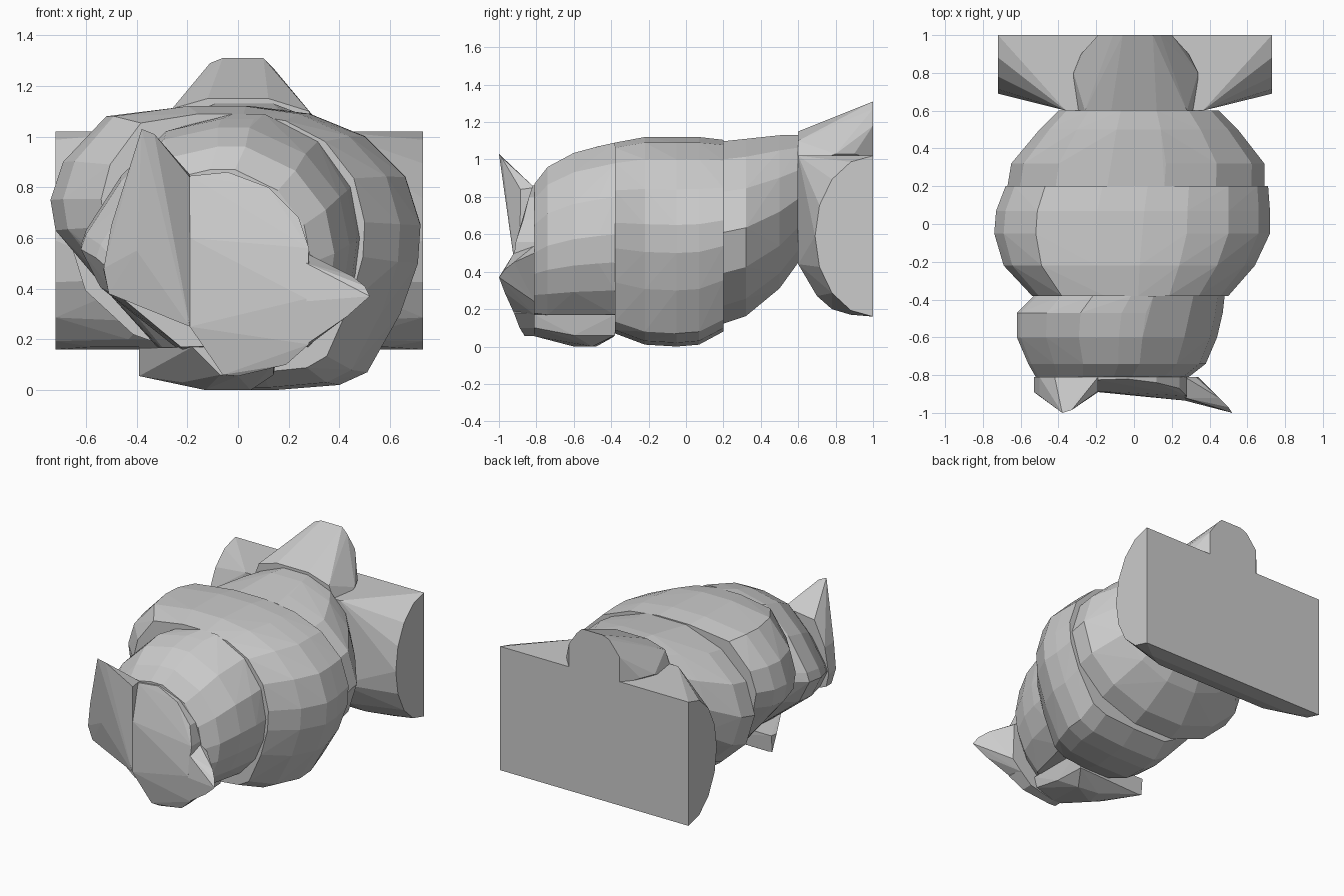
import bpy, bmesh
from math import cos, sin, pi


def hull(name, pts):
    """Flat-shaded convex chunk around the given points."""
    bm = bmesh.new()
    for p in pts:
        bm.verts.new(p)
    res = bmesh.ops.convex_hull(bm, input=bm.verts[:])
    junk = [v for v in set(res["geom_interior"] + res["geom_unused"])
            if isinstance(v, bmesh.types.BMVert)]
    bmesh.ops.delete(bm, geom=junk, context='VERTS')
    bmesh.ops.dissolve_limit(bm, angle_limit=0.02, verts=bm.verts[:], edges=bm.edges[:])
    bmesh.ops.recalc_face_normals(bm, faces=bm.faces[:])
    me = bpy.data.meshes.new(name)
    bm.to_mesh(me)
    bm.free()
    ob = bpy.data.objects.new(name, me)
    bpy.context.collection.objects.link(ob)
    return ob


def unit(xz, x0, x1, z0, z1):
    """Scale an outline to the unit square."""
    return [((x - x0) / (x1 - x0), (z - z0) / (z1 - z0)) for x, z in xz]


def rings(outline, sections):
    """Fit a unit outline into (y, x0, x1, z0, z1) boxes."""
    return [(x0 + u * (x1 - x0), y, z0 + v * (z1 - z0))
            for y, x0, x1, z0, z1 in sections for u, v in outline]


round_outline = [(0.5 + 0.5 * cos(i * pi / 7), 0.5 + 0.5 * sin(i * pi / 7)) for i in range(14)]

# lopsided cross-sections, lower left is cut away
body_outline = unit([(-.74, .75), (-.69, .9), (-.52, 1.08), (-.2, 1.12), (.05, 1.12), (.28, 1.09),
                     (.5, 1.0), (.66, .84), (.72, .65), (.71, .5), (.64, .3), (.51, .07),
                     (.4, .02), (.15, 0), (-.12, 0), (-.22, .06), (-.5, .37), (-.72, .63)],
                    -.74, .72, 0, 1.12)
head_outline = unit([(-.62, .58), (-.6, .64), (-.46, .86), (-.28, 1.04), (-.06, 1.09), (.07, 1.09),
                     (.3, .98), (.44, .8), (.48, .6), (.46, .45), (.39, .3), (.26, .17),
                     (-.22, .16), (-.54, .42)], -.62, .48, .16, 1.09)

# torso
hull("torso", rings(body_outline, [
    (-.38, -.54, .50, .07, 1.09), (-.22, -.69, .64, .01, 1.12),
    (-.05, -.74, .72, 0, 1.12), (.07, -.73, .72, .01, 1.12), (.2, -.68, .71, .08, 1.105)]))

# hips
hull("hips", rings(round_outline, [
    (.2, -.67, .69, .11, 1.11), (.32, -.65, .69, .15, 1.12),
    (.5, -.50, .55, .30, 1.14), (.6, -.40, .45, .44, 1.14)]))

# rear block: end plate with half-disc sides tapering towards the hips
block = []
for s in (-.72, .73):
    block += [(s, 1 - .31 * sin(i * pi / 8), .59 - .43 * cos(i * pi / 8)) for i in range(9)]
    for x, y, z in [(.5, .6, .44), (.5, .6, 1.02), (.51, .7, .27), (.6, .78, .2), (.8, .88, .17)]:
        block.append((s * x, y, z))
hull("rear_block", block)

# upright tail above the rear block
hull("tail", [(x, .6, z) for x, z in
              [(-.32, .95), (-.26, 1.11), (-.12, 1.15), (.12, 1.15), (.28, 1.1), (.34, .95)]]
     + [(-.32, .8, 1.03), (.34, .8, 1.03), (-.28, .9, 1.03), (.29, .9, 1.03)]
     + [(x, 1, z) for x, z in
        [(-.19, 1.0), (-.19, 1.19), (-.11, 1.29), (-.06, 1.31), (.1, 1.31), (.14, 1.27),
         (.2, 1.18), (.2, 1.0)]])

# head
hull("head", rings(head_outline, [
    (-.38, -.53, .48, .16, 1.09), (-.47, -.62, .47, .16, 1.07), (-.6, -.62, .44, .16, 1.035),
    (-.74, -.56, .38, .16, .96), (-.81, -.52, .29, .17, .87)]))

# chin ridge under the head, running back to the left
hull("chin", [(-.39, -.38, .17), (-.39, -.44, .165), (-.39, -.39, .055), (-.36, -.39, .05),
              (-.24, -.6, .165), (-.26, -.47, .06), (-.22, -.58, .03), (-.13, -.6, 0),
              (-.1, -.48, 0), (.05, -.5, 0), (-.18, -.81, .17), (-.07, -.81, .06), (0, -.81, .055),
              (.14, -.81, .1), (.13, -.38, .06), (.14, -.6, .06), (.16, -.38, .17), (.16, -.81, .17)])

# muzzle plate
muzzle_xz = [(-.19, .25), (-.19, .845), (-.04, .86), (.12, .8), (.24, .68), (.28, .56),
             (.28, .18), (.19, .1), (0, .055), (-.06, .06)]
muzzle_front = [-.89, -.825, -.82, -.84, -.87, -.91, -.92, -.89, -.86, -.865]
hull("muzzle", [(x, -.81, z) for x, z in muzzle_xz]
     + [(x, y, z) for (x, z), y in zip(muzzle_xz, muzzle_front)]
     + [(-.19, -.885, .6), (0, -.89, .6), (.27, -.935, .36)])

# raised flap on the left of the face
hull("left_flap", [(-.38, -1, 1.03), (-.33, -.985, 1.01), (-.19, -.81, .85), (-.19, -.81, .25),
                   (-.19, -.885, .84), (-.19, -.89, .25), (-.51, -.81, .38), (-.51, -.87, .38),
                   (-.53, -.81, .47), (-.53, -.89, .48), (-.5, -.81, .65), (-.5, -.91, .65),
                   (-.42, -.81, .82), (-.4, -.93, .55)])

# small pointed flap on the right of the face
hull("right_flap", [(.52, -1, .37), (.5, -.97, .41), (.45, -.92, .45), (.27, -.81, .54), (.33, -.81, .5),
                    (.27, -.92, .5), (.27, -.81, .17), (.27, -.92, .18), (.34, -.81, .24),
                    (.43, -.97, .29), (.27, -.935, .35)])
